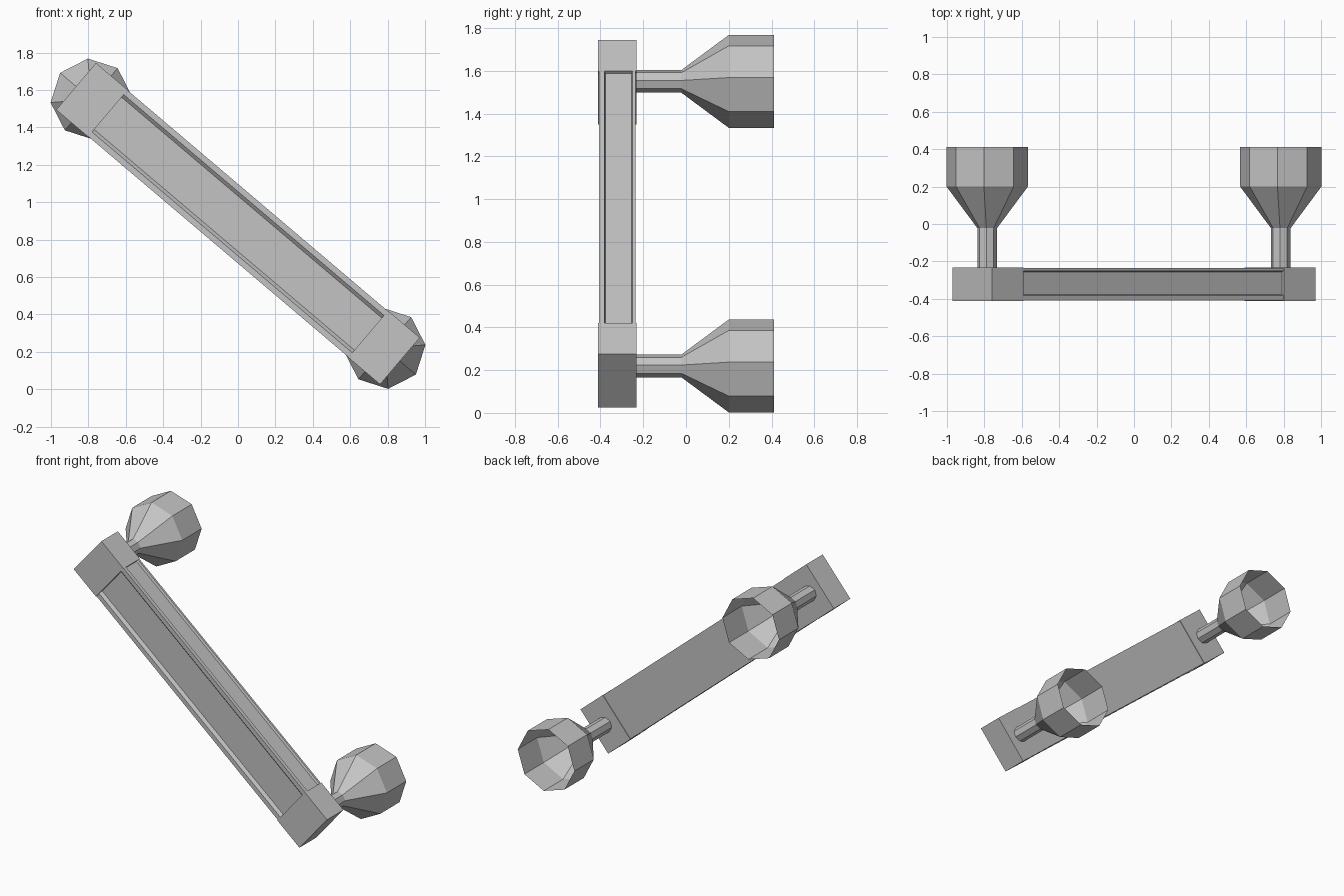
import bpy, bmesh, math
from mathutils import Matrix, Vector

cube = bpy.data.objects.get("Cube")
if cube:
    bpy.data.objects.remove(cube, do_unlink=True)

GREY = (0.55, 0.55, 0.55, 1)
grey = bpy.data.materials.new("plain grey")
grey.use_nodes = True
grey.diffuse_color = GREY
grey.node_tree.nodes["Principled BSDF"].inputs["Base Color"].default_value = GREY

# The handle runs along local x, then tilts down to the right
TILT = Matrix.Translation((0, 0, 0.885)) @ Matrix.Rotation(math.radians(40.3), 4, 'Y')
HALF_BAR = 0.912
HALF_LEN = 1.135
STEM_X = 1.029


def finish(bm, name, fix_normals=True):
    if fix_normals:
        bmesh.ops.recalc_face_normals(bm, faces=bm.faces)
    mesh = bpy.data.meshes.new(name)
    bm.to_mesh(mesh)
    bm.free()
    mesh.materials.append(grey)
    obj = bpy.data.objects.new(name, mesh)
    obj.matrix_world = TILT
    bpy.context.scene.collection.objects.link(obj)
    return obj


def grip_bar():
    # Half of the cross-section (y, z), mirrored: recessed front and edges
    half = [(-0.39, 0.113), (-0.408, 0.131), (-0.408, 0.162), (-0.382, 0.162),
            (-0.376, 0.148), (-0.256, 0.148), (-0.25, 0.162), (-0.236, 0.162)]
    profile = half + [(y, -z) for y, z in reversed(half)]
    bm = bmesh.new()
    face = bm.faces.new([bm.verts.new((-HALF_BAR, y, z)) for y, z in profile])
    end = bmesh.ops.extrude_face_region(bm, geom=[face])["geom"]
    bmesh.ops.translate(bm, vec=(2 * HALF_BAR, 0, 0),
                        verts=[v for v in end if isinstance(v, bmesh.types.BMVert)])
    finish(bm, "grip_bar")


def end_block(side, name):
    bm = bmesh.new()
    bmesh.ops.create_cube(bm, size=1)
    bmesh.ops.scale(bm, vec=(HALF_LEN - HALF_BAR, 0.18, 0.328), verts=bm.verts)
    bmesh.ops.translate(bm, vec=(side * (HALF_LEN + HALF_BAR) / 2, -0.322, 0),
                        verts=bm.verts)
    finish(bm, name)


def flared_cup(side, name):
    # Eight-sided stem that flares into an open cup at the back
    bm = bmesh.new()
    rings = []
    for y, r in [(-0.24, 0.053), (-0.022, 0.053), (0.2, 0.218), (0.412, 0.218)]:
        rings.append([bm.verts.new((side * STEM_X + r * math.cos(a), y, r * math.sin(a)))
                      for a in (i * math.tau / 8 for i in range(8))])
    for low, high in zip(rings, rings[1:]):
        for i in range(8):
            j = (i + 1) % 8
            bm.faces.new((low[i], high[i], high[j], low[j]))
    finish(bm, name, fix_normals=False)


grip_bar()
for side, label in ((-1, "upper"), (1, "lower")):
    end_block(side, label + "_end_block")
    flared_cup(side, label + "_flared_cup")
